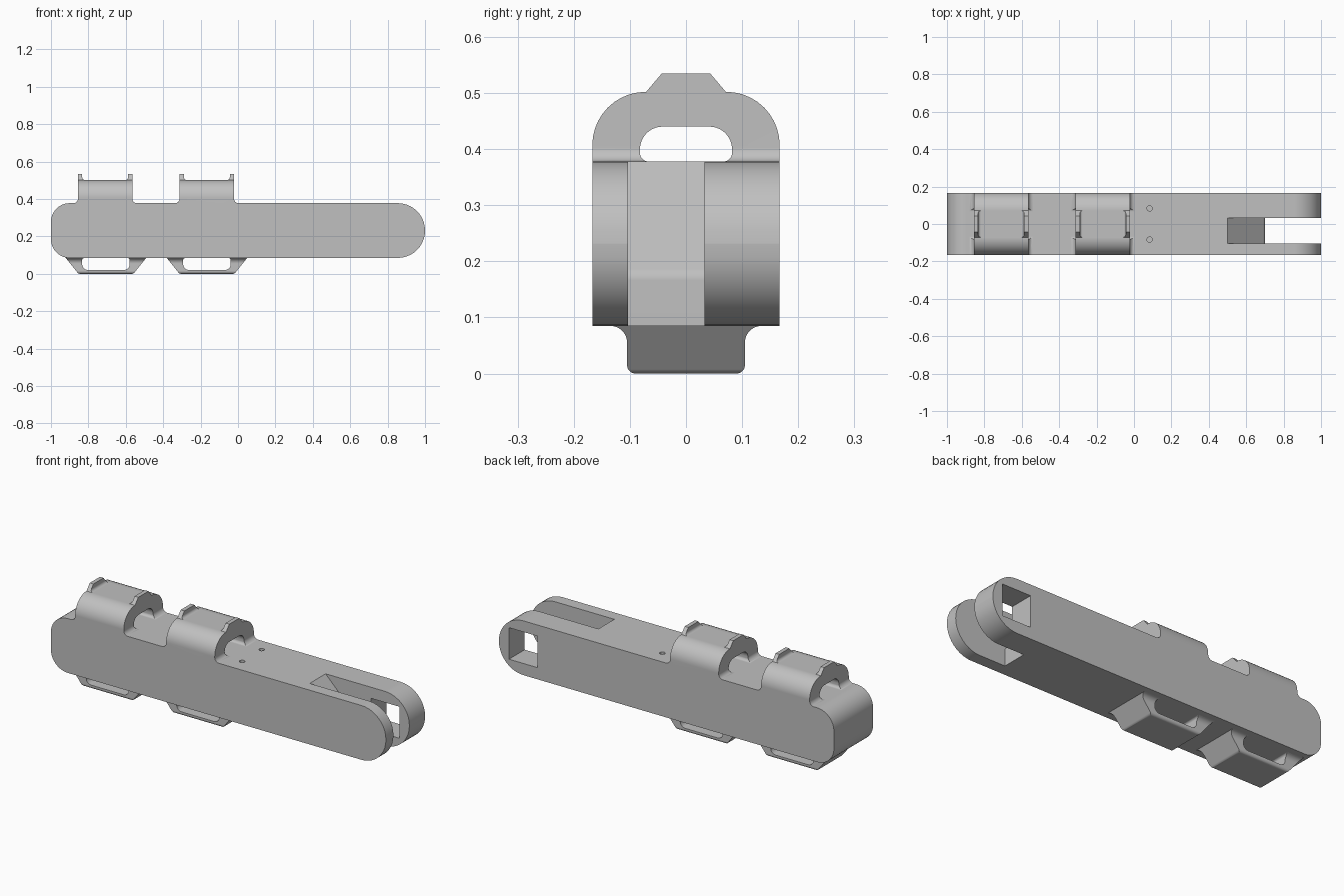
import bpy
import bmesh
import math
from mathutils import Vector

cube = bpy.data.objects.get("Cube")
if cube:
    bpy.data.objects.remove(cube, do_unlink=True)

grey = bpy.data.materials.new("plain_grey")
grey.use_nodes = True
colour = (0.53, 0.53, 0.53, 1)
grey.diffuse_color = colour
grey.node_tree.nodes["Principled BSDF"].inputs["Base Color"].default_value = colour

BOTTOM, TOP, HALF_Y = 0.085, 0.378, 0.167


def rounded(corners, steps=10):
    """Round every corner that has a radius as its third value."""
    out = []
    for i, (a, b, *r) in enumerate(corners):
        p = Vector((a, b))
        if not r:
            out.append(p)
            continue
        d1 = (Vector(corners[i - 1][:2]) - p).normalized()
        d2 = (Vector(corners[(i + 1) % len(corners)][:2]) - p).normalized()
        half = d1.angle(d2) / 2
        centre = p + (d1 + d2).normalized() * r[0] / math.sin(half)
        reach = r[0] / math.tan(half)
        s, e = p + d1 * reach - centre, p + d2 * reach - centre
        a0 = math.atan2(s.y, s.x)
        turn = (math.atan2(e.y, e.x) - a0 + math.pi) % (2 * math.pi) - math.pi
        for k in range(steps + 1):
            t = a0 + turn * k / steps
            out.append(centre + r[0] * Vector((math.cos(t), math.sin(t))))
    return out


def prism(name, corners, axis, lo, hi, shift=0):
    """Extrude a rounded profile along x (profile in y, z) or y (profile in x, z)."""
    bm = bmesh.new()

    def place(p, d):
        return (d + shift, p.x, p.y) if axis == "x" else (p.x + shift, d, p.y)

    face = bm.faces.new([bm.verts.new(place(p, lo)) for p in rounded(corners)])
    ext = bmesh.ops.extrude_face_region(bm, geom=[face])
    move = Vector((hi - lo, 0, 0) if axis == "x" else (0, hi - lo, 0))
    bmesh.ops.translate(bm, vec=move,
                        verts=[v for v in ext["geom"] if isinstance(v, bmesh.types.BMVert)])
    bmesh.ops.recalc_face_normals(bm, faces=bm.faces)
    mesh = bpy.data.meshes.new(name)
    bm.to_mesh(mesh)
    bm.free()
    mesh.materials.append(grey)
    obj = bpy.data.objects.new(name, mesh)
    bpy.context.collection.objects.link(obj)
    return obj


def combine(obj, other, operation):
    """Apply a boolean and remove the second object."""
    mod = obj.modifiers.new("combine", "BOOLEAN")
    mod.operation, mod.object, mod.solver = operation, other, "EXACT"
    activate(obj)
    bpy.ops.object.modifier_apply(modifier=mod.name)
    bpy.data.objects.remove(other, do_unlink=True)


def activate(obj):
    bpy.ops.object.select_all(action="DESELECT")
    obj.select_set(True)
    bpy.context.view_layer.objects.active = obj


def mirrored(half):
    """Complete a profile that is symmetric about its first coordinate."""
    return half + [(-c[0], *c[1:]) for c in reversed(half)]


# Long body with a round nose
body = prism("arm_body", [(-1, BOTTOM, 0.1), (1, BOTTOM, 0.146),
                          (1, TOP, 0.146), (-1, TOP, 0.1)], "y", -HALF_Y, HALF_Y)

# Arched clips on top, with end ridges and a tunnel
clip_side = mirrored([(-0.172, 0.36), (-0.172, TOP), (-0.145, TOP, 0.025), (-0.145, 0.535),
                      (-0.123, 0.535), (-0.123, 0.502, 0.015)])
clip_end = mirrored([(-HALF_Y, 0.36), (-HALF_Y, 0.502, 0.095), (-0.071, 0.502), (-0.043, 0.535)])
tunnel = mirrored([(-0.082, TOP, 0.015), (-0.082, 0.44, 0.04)])
for x in (-0.71, -0.167):
    clip = prism("top_clip", clip_side, "y", -0.2, 0.2, x)
    combine(clip, prism("clip_outline", clip_end, "x", -0.3, 0.3, x), "INTERSECT")
    combine(clip, prism("clip_tunnel", tunnel, "x", -0.3, 0.3, x), "DIFFERENCE")
    combine(body, clip, "UNION")

# Strap loops underneath, with a crosswise opening
loop_side = mirrored([(-0.215, 0.1), (-0.215, BOTTOM), (-0.147, 0, 0.02)])
loop_end = mirrored([(-0.137, 0.1), (-0.137, BOTTOM), (-0.105, BOTTOM, 0.03), (-0.105, 0, 0.015)])
opening = mirrored([(-0.127, BOTTOM, 0.012), (-0.127, 0.021, 0.03)])
for x in (-0.706, -0.166):
    loop = prism("strap_loop", loop_side, "y", -0.2, 0.2, x)
    combine(loop, prism("loop_outline", loop_end, "x", -0.3, 0.3, x), "INTERSECT")
    combine(loop, prism("loop_opening", opening, "y", -0.3, 0.3, x), "DIFFERENCE")
    combine(body, loop, "UNION")

# Fork slot with a sloping back wall
slot = [(0.478, 0.4), (0.7, 0.178, 0.03), (0.7, 0.05), (1.1, 0.05), (1.1, 0.4)]
combine(body, prism("fork_slot", slot, "y", -0.103, 0.033), "DIFFERENCE")

# Square socket through the rear prong
socket = [(0.77, 0.148), (0.94, 0.148), (0.94, 0.318), (0.77, 0.318)]
combine(body, prism("square_socket", socket, "y", 0, 0.2), "DIFFERENCE")

# Pair of small pin holes
for y in (-0.083, 0.083):
    bpy.ops.mesh.primitive_cylinder_add(vertices=20, radius=0.014, depth=0.2,
                                        location=(0.083, y, TOP))
    pin = bpy.context.object
    pin.data.materials.append(grey)
    combine(body, pin, "DIFFERENCE")

# Merge coplanar faces and smooth the curved ones
bm = bmesh.new()
bm.from_mesh(body.data)
bmesh.ops.remove_doubles(bm, verts=bm.verts, dist=0.00005)
bmesh.ops.dissolve_limit(bm, angle_limit=0.01, verts=bm.verts, edges=bm.edges)
bm.to_mesh(body.data)
bm.free()
activate(body)
bpy.ops.object.shade_smooth_by_angle(angle=math.radians(30))
weighted = body.modifiers.new("even_shading", "WEIGHTED_NORMAL")
weighted.keep_sharp = True
